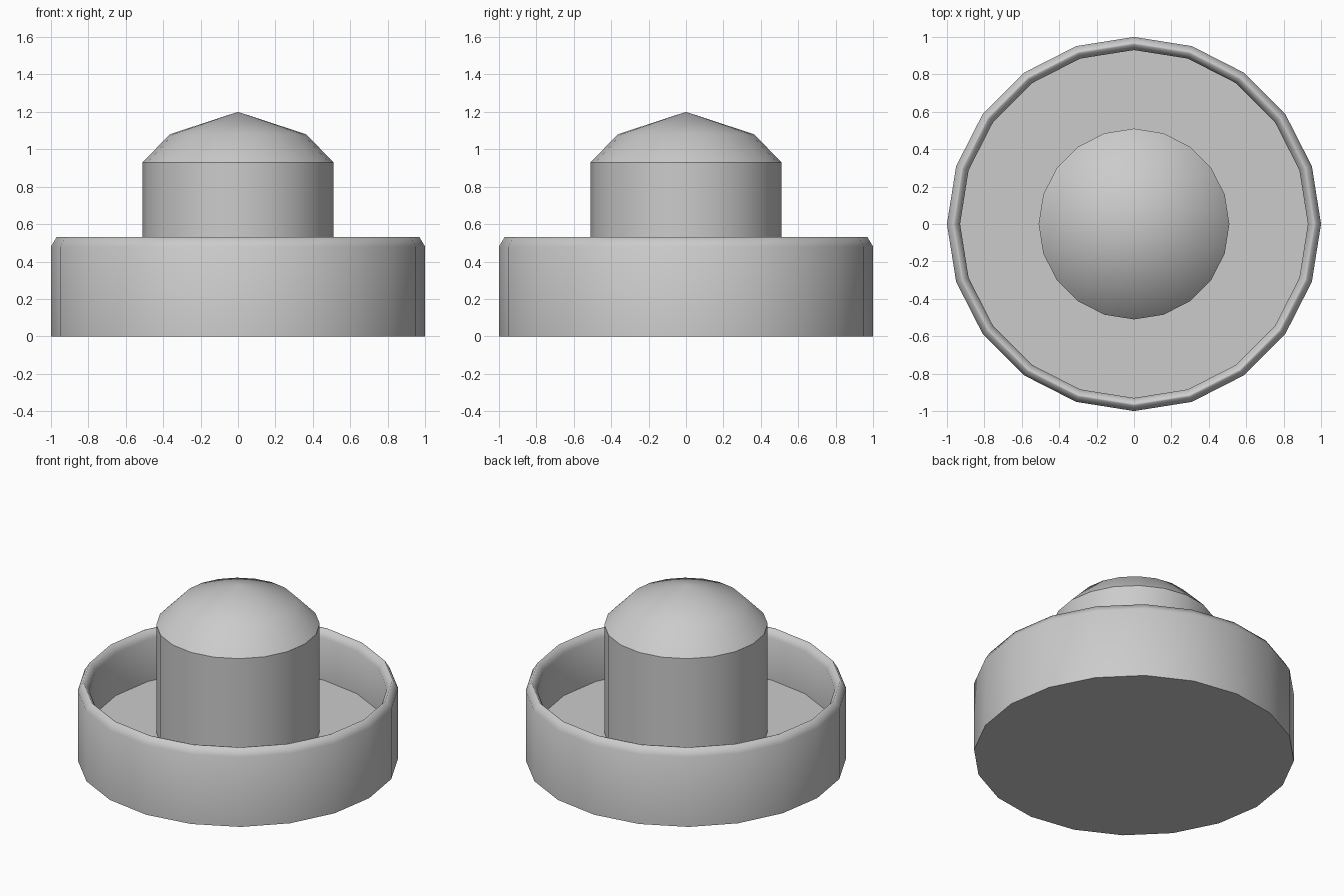
import bpy
import bmesh
from math import cos, sin, pi, radians

if "Cube" in bpy.data.objects:
    bpy.data.objects.remove(bpy.data.objects["Cube"])

SIDES = 20


def lathe(name, profile, angle):
    """Revolve (radius, z) points about z; radius 0 makes a pole."""
    bm = bmesh.new()
    rings = []
    for r, z in profile:
        n = 1 if r == 0 else SIDES
        rings.append([bm.verts.new((r * cos(2 * pi * i / SIDES),
                                    r * sin(2 * pi * i / SIDES), z)) for i in range(n)])
    for a, b in zip(rings, rings[1:]):
        for i in range(SIDES):
            j = (i + 1) % SIDES
            quad = [a[i % len(a)], a[j % len(a)], b[j % len(b)], b[i % len(b)]]
            bm.faces.new(list(dict.fromkeys(quad)))
    bmesh.ops.recalc_face_normals(bm, faces=bm.faces)
    mesh = bpy.data.meshes.new(name)
    bm.to_mesh(mesh)
    bm.free()
    ob = bpy.data.objects.new(name, mesh)
    bpy.context.collection.objects.link(ob)
    bpy.ops.object.select_all(action='DESELECT')
    bpy.context.view_layer.objects.active = ob
    ob.select_set(True)
    bpy.ops.object.shade_smooth_by_angle(angle=radians(angle))
    return ob


# Hollow dish: flat base, outer wall, rounded rim, inner wall, sunken floor
lathe("dish", [(0, 0), (1, 0), (1, 0.48), (0.97, 0.53), (0.96, 0.53),
               (0.93, 0.48), (0.93, 0.19), (0, 0.19)], 62)

# Central post with a two-step domed cap, standing on the dish floor
lathe("domed_post", [(0, 0.19), (0.51, 0.19), (0.51, 0.93),
                     (0.365, 1.08), (0, 1.2)], 30)
